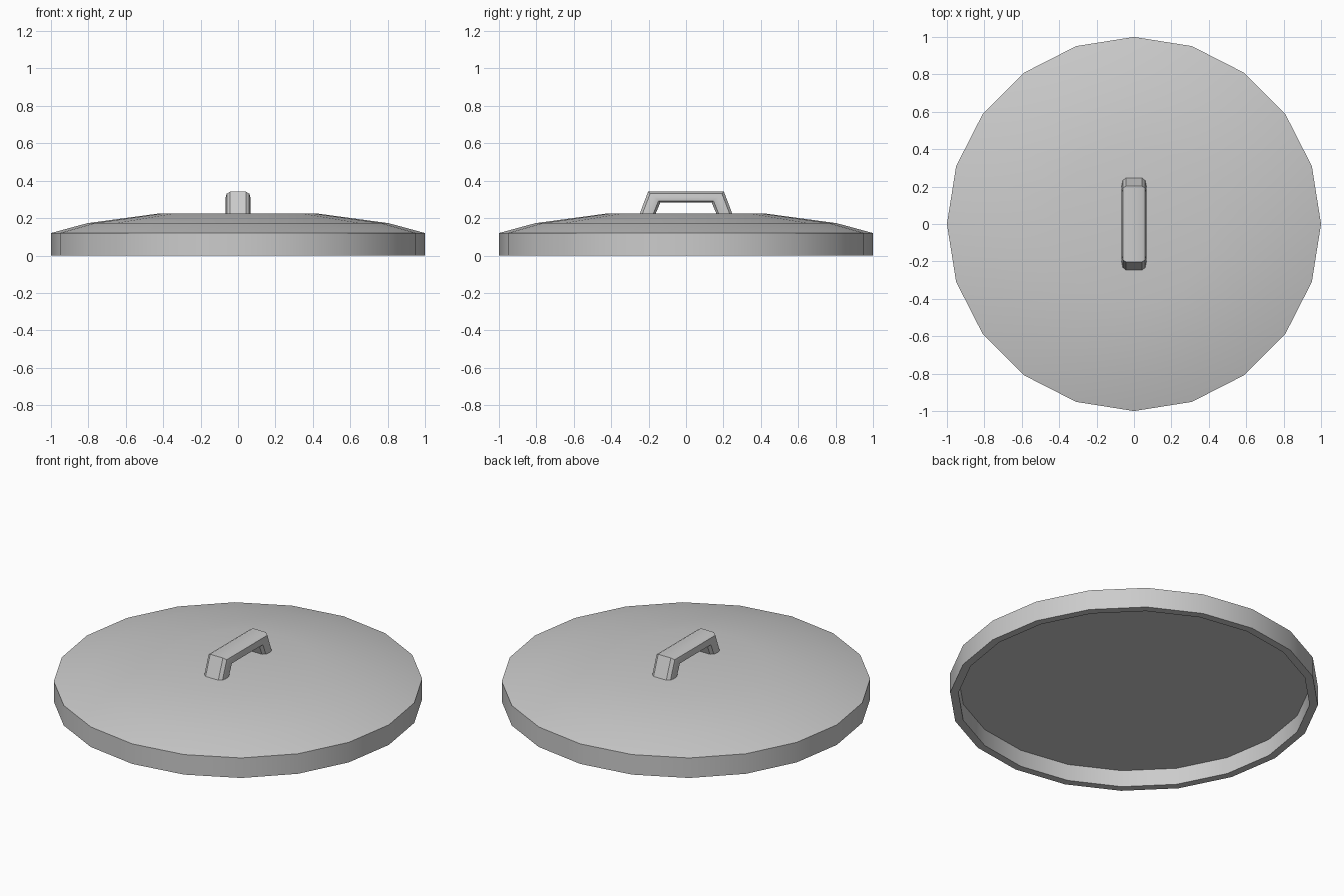
import bpy, bmesh, math

if "Cube" in bpy.data.objects:
    bpy.data.objects.remove(bpy.data.objects["Cube"])


def finish(name, bm):
    bmesh.ops.recalc_face_normals(bm, faces=bm.faces)
    me = bpy.data.meshes.new(name)
    bm.to_mesh(me)
    bm.free()
    ob = bpy.data.objects.new(name, me)
    bpy.context.collection.objects.link(ob)
    bpy.ops.object.select_all(action='DESELECT')
    bpy.context.view_layer.objects.active = ob
    ob.select_set(True)
    bpy.ops.object.shade_smooth_by_angle(angle=math.radians(30))
    return ob


def skin(name, rings):
    # bridge consecutive closed loops of points and cap both ends
    bm = bmesh.new()
    loops = [[bm.verts.new(p) for p in ring] for ring in rings]
    n = len(loops[0])
    for a, b in zip(loops, loops[1:]):
        for i in range(n):
            j = (i + 1) % n
            bm.faces.new((a[i], a[j], b[j], b[i]))
    bm.faces.new(loops[0])
    bm.faces.new(loops[-1])
    return finish(name, bm)


# lid: 20-sided shell, from the recessed underside, around the rim, to the flat top
SIDES = 20
profile = [(0.955, 0.10), (0.955, 0), (1, 0), (1, 0.12), (0.805, 0.173), (0.42, 0.225)]
skin("lid", [[(r * math.cos(math.tau * i / SIDES), r * math.sin(math.tau * i / SIDES), z)
              for i in range(SIDES)] for r, z in profile])

# handle: rounded section swept along a trapezoid; t runs from inner to outer outline
section = [(0.045, 0), (0.062, 0.15), (0.066, 0.5), (0.06, 0.83), (0.042, 1)]
section += [(-x, t) for x, t in reversed(section)]
inner = [(-0.163, 0.222), (-0.137, 0.284), (0.137, 0.284), (0.163, 0.222)]
outer = [(-0.248, 0.222), (-0.203, 0.341), (0.203, 0.341), (0.248, 0.222)]
skin("handle", [[(x, a[0] + (b[0] - a[0]) * t, a[1] + (b[1] - a[1]) * t)
                 for x, t in section] for a, b in zip(inner, outer)])
